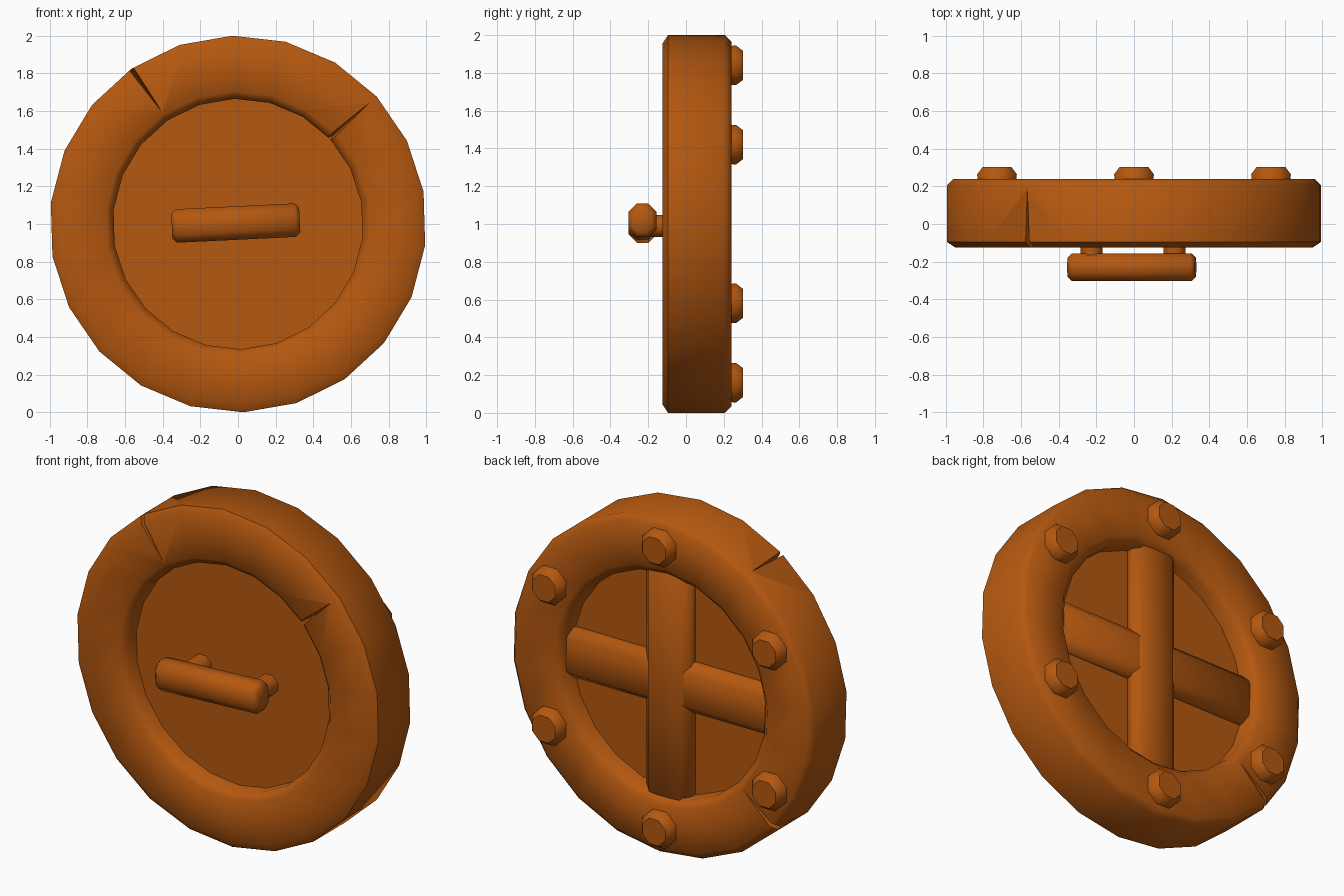
import bpy, bmesh, math
from mathutils import Vector, Matrix

if "Cube" in bpy.data.objects:
    bpy.data.objects.remove(bpy.data.objects["Cube"])

wood = bpy.data.materials.new("orange_brown_wood")
wood.diffuse_color = (0.46, 0.098, 0.005, 1)
wood.use_nodes = True
wood.node_tree.nodes["Principled BSDF"].inputs["Base Color"].default_value = wood.diffuse_color
CENTRE = Vector((0, 0, 1))


def finish(name, bm, angle=50):
    bmesh.ops.recalc_face_normals(bm, faces=bm.faces)
    me = bpy.data.meshes.new(name)
    bm.to_mesh(me)
    bm.free()
    me.materials.append(wood)
    ob = bpy.data.objects.new(name, me)
    bpy.context.collection.objects.link(ob)
    smooth(ob, angle)
    return ob


def smooth(ob, angle):
    bpy.ops.object.select_all(action='DESELECT')
    ob.select_set(True)
    bpy.context.view_layer.objects.active = ob
    bpy.ops.object.shade_smooth_by_angle(angle=math.radians(angle))


def lathe(name, profile, sides, centre, start=0.0, closed=False, angle=50):
    """Turn (radius, y) points around the y axis; open profiles get end caps."""
    bm = bmesh.new()
    rings = []
    for r, y in profile:
        rings.append([bm.verts.new(centre + Vector((
            r * math.cos(start + 2 * math.pi * i / sides), y,
            r * math.sin(start + 2 * math.pi * i / sides)))) for i in range(sides)])
    n = len(rings)
    for k in range(n if closed else n - 1):
        a, b = rings[k], rings[(k + 1) % n]
        for i in range(sides):
            j = (i + 1) % sides
            bm.faces.new((a[i], a[j], b[j], b[i]))
    if not closed:
        bm.faces.new(rings[0])
        bm.faces.new(rings[-1])
    return finish(name, bm, angle)


def bar(name, length, width, depth, centre, long_bevel, end_bevel, tilt=0.0, angle=50):
    """Bar along x with chamfered long edges and separately chamfered ends."""
    bm = bmesh.new()
    bmesh.ops.create_cube(bm, size=1)
    bmesh.ops.scale(bm, vec=(length, depth, width), verts=bm.verts)
    long_edges = [e for e in bm.edges if abs(e.verts[0].co.x - e.verts[1].co.x) > 0.01]
    bmesh.ops.bevel(bm, geom=long_edges, offset=long_bevel, segments=1, affect='EDGES')
    end_edges = [e for e in bm.edges if abs(e.verts[0].co.x - e.verts[1].co.x) < 0.01]
    bmesh.ops.bevel(bm, geom=end_edges, offset=end_bevel, segments=1, affect='EDGES')
    bmesh.ops.transform(bm, matrix=Matrix.Translation(centre) @ Matrix.Rotation(tilt, 4, 'Y'),
                        verts=bm.verts)
    return finish(name, bm, angle)


# Thick chamfered rim; only the outer front chamfer is steep enough to stay crisp
START = math.radians(91.7)
rim = lathe("rim", [(1.0, -0.095), (1.0, 0.205), (0.965, 0.24), (0.71, 0.24),
                    (0.665, 0.195), (0.665, -0.085), (0.705, -0.125), (0.955, -0.125)],
            22, CENTRE, START, closed=True)


# Cracks: thin wedges cut out of the rim
def crack(open_end, tip, y_face, y_deep, half_width):
    bm = bmesh.new()
    o, t = Vector((open_end[0], y_face, open_end[1])), Vector((tip[0], y_face, tip[1]))
    d = (t - o).normalized()
    side = Vector((-d.z, 0, d.x)) * half_width
    for p in (o + side, o - side, t, Vector((o.x, y_deep, o.z))):
        bm.verts.new(p)
    bmesh.ops.convex_hull(bm, input=bm.verts)
    cutter = finish("crack_cutter", bm)
    cutter.hide_render = True
    bpy.ops.object.select_all(action='DESELECT')
    rim.select_set(True)
    bpy.context.view_layer.objects.active = rim
    mod = rim.modifiers.new("crack", 'BOOLEAN')
    mod.operation = 'DIFFERENCE'
    mod.solver = 'EXACT'
    mod.object = cutter
    bpy.ops.object.modifier_apply(modifier=mod.name)
    bpy.data.objects.remove(cutter)


crack((-0.585, 1.85), (-0.40, 1.59), -0.14, 0.22, 0.016)
crack((0.46, 1.43), (0.71, 1.655), -0.14, 0.10, 0.018)
crack((-0.77, 0.335), (-0.54, 0.54), 0.255, 0.0, 0.018)
smooth(rim, 50)

# Round panel filling the rim
lathe("panel", [(0.68, -0.015), (0.68, 0.12)], 22, CENTRE, START)

# Crossed braces on the back, the upright one slightly proud
bar("upright_brace", 1.39, 0.295, 0.13, (0, 0.14, 1), 0.045, 0.03, math.pi / 2)
bar("level_brace", 1.39, 0.295, 0.13, (0, 0.125, 1), 0.045, 0.03)

# Six domed studs around the back of the rim
for i in range(6):
    a = math.radians(30 + 60 * i)
    pos = CENTRE + Vector((0.84 * math.cos(a), 0, 0.84 * math.sin(a)))
    lathe("stud", [(0.108, 0.2), (0.114, 0.264), (0.082, 0.303)], 8, pos,
          math.pi / 8, angle=52)

# Front handle: slightly tilted grip on two short posts
TILT = math.radians(-2.8)
bar("handle_grip", 0.68, 0.178, 0.147, (-0.012, -0.23, 1.005), 0.043, 0.024, TILT, angle=60)
for x in (-0.225, 0.215):
    lathe("handle_post", [(0.063, -0.22), (0.063, 0.0)], 8,
          Vector((x, 0, 0.99)), math.pi / 8)
